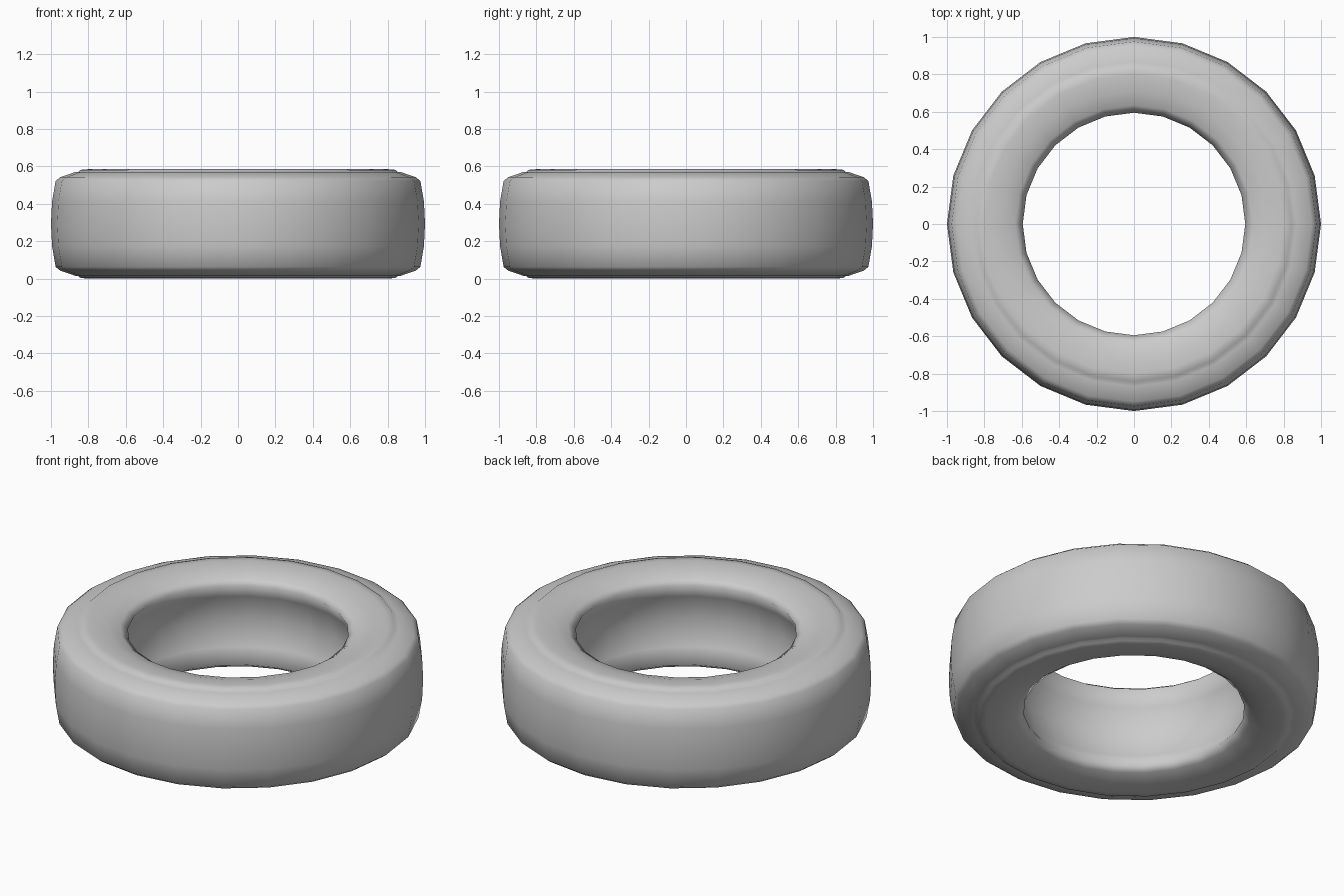
import bpy, bmesh, math

if "Cube" in bpy.data.objects:
    bpy.data.objects.remove(bpy.data.objects["Cube"])

SIDES = 24
HALF = 0.2925  # half of the tyre width

# Upper half of the cross-section (radius, height above mid-plane)
upper = [
    (1.0, 0.0), (0.994, 0.12), (0.975, 0.23), (0.95, 0.25),   # tread and shoulder
    (0.868, 0.278), (0.855, 0.278), (0.842, 0.289),           # small step ring
    (0.80, HALF), (0.71, 0.284), (0.635, 0.262),              # sidewall
    (0.595, 0.235),                                           # bead edge
    (0.645, 0.15), (0.675, 0.0),                              # hollowed inner wall
]
# Mirror to a closed loop
profile = upper + [(r, -z) for r, z in reversed(upper[1:-1])]

# Lathe the tyre around z
bm = bmesh.new()
rings = []
for i in range(SIDES):
    a = 2 * math.pi * i / SIDES
    rings.append([bm.verts.new((r * math.cos(a), r * math.sin(a), z + HALF))
                  for r, z in profile])
n = len(profile)
for i in range(SIDES):
    p, q = rings[i], rings[(i + 1) % SIDES]
    for j in range(n):
        k = (j + 1) % n
        bm.faces.new((p[j], q[j], q[k], p[k]))
bmesh.ops.recalc_face_normals(bm, faces=bm.faces)
for f in bm.faces:
    f.smooth = True

mesh = bpy.data.meshes.new("tyre")
bm.to_mesh(mesh)
bm.free()
bpy.context.collection.objects.link(bpy.data.objects.new("tyre", mesh))
